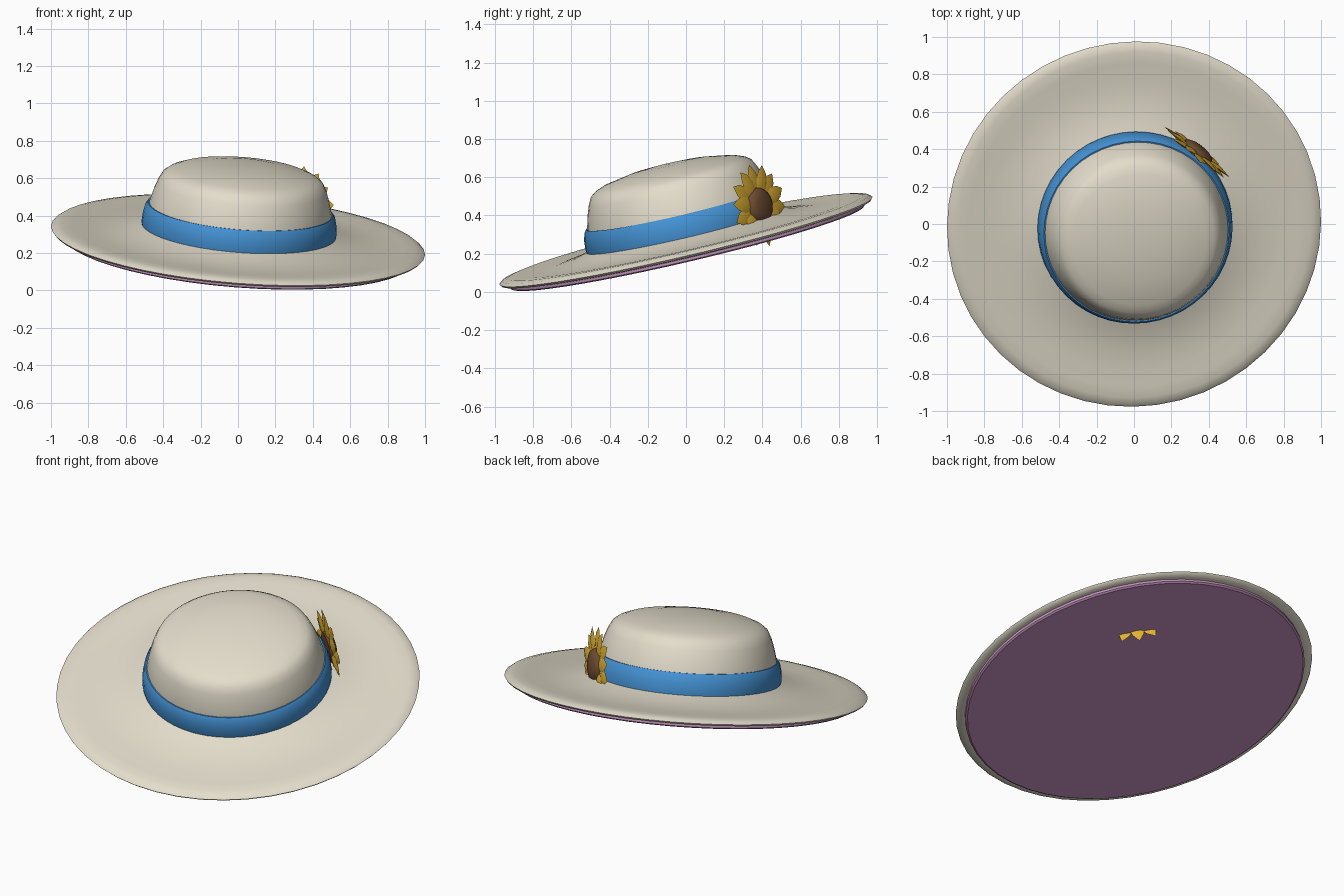
import bpy, bmesh, math
from mathutils import Matrix, Vector

if "Cube" in bpy.data.objects:
    bpy.data.objects.remove(bpy.data.objects["Cube"])


def material(name, rgb):
    m = bpy.data.materials.new(name)
    m.diffuse_color = (*rgb, 1)
    m.use_nodes = True
    m.node_tree.nodes["Principled BSDF"].inputs["Base Color"].default_value = m.diffuse_color
    return m


STRAW = material("straw cream", (0.77, 0.725, 0.60))
BLUE = material("ribbon blue", (0.058, 0.285, 0.65))
PURPLE = material("lining purple", (0.54, 0.285, 0.50))
GOLD = material("petal gold", (0.76, 0.45, 0.035))
BROWN = material("seed brown", (0.16, 0.073, 0.032))

# The whole hat leans forward and a little to the side
AXIS = Vector((0.08, -0.235, 1)).normalized()
TILT = Matrix.Translation((0, 0, 0.266)) @ Vector((0, 0, 1)).rotation_difference(AXIS).to_matrix().to_4x4()


def finish(name, bm, mat, matrix, angle):
    bmesh.ops.remove_doubles(bm, verts=bm.verts, dist=1e-5)
    bmesh.ops.recalc_face_normals(bm, faces=bm.faces)
    mesh = bpy.data.meshes.new(name)
    bm.to_mesh(mesh)
    bm.free()
    mesh.materials.append(mat)
    ob = bpy.data.objects.new(name, mesh)
    bpy.context.collection.objects.link(ob)
    ob.matrix_world = matrix
    bpy.ops.object.select_all(action='DESELECT')
    ob.select_set(True)
    bpy.context.view_layer.objects.active = ob
    bpy.ops.object.shade_smooth_by_angle(angle=math.radians(angle))
    return ob


def lathe(name, profile, mat, matrix=TILT, sides=48, closed=False, angle=50):
    """Spin a (radius, height) profile around the local z axis."""
    bm = bmesh.new()
    pts = profile + profile[:1] if closed else profile
    verts = [bm.verts.new((r, 0, h)) for r, h in pts]
    edges = [bm.edges.new(p) for p in zip(verts, verts[1:])]
    bmesh.ops.spin(bm, geom=verts + edges, cent=(0, 0, 0), axis=(0, 0, 1),
                   angle=math.tau, steps=sides, use_merge=True)
    return finish(name, bm, mat, matrix, angle)


# Wide brim with a rolled lip
lathe("brim", [(0.46, 0.075), (0.53, 0.055), (0.60, 0.036), (0.70, 0.022), (0.80, 0.018),
               (0.89, 0.022), (0.95, 0.022), (0.985, 0.015), (1.003, 0.002), (0.995, -0.008),
               (0.965, -0.013), (0.92, -0.013), (0.46, -0.010)], STRAW, closed=True, angle=60)

# Flat lining under the brim, with an upright edge
lathe("brim_lining", [(0.90, -0.010), (0.954, -0.012), (0.955, -0.028), (0.945, -0.035),
                      (0, -0.035)], PURPLE, angle=30)

# Rounded crown
lathe("crown", [(0.50, 0.03), (0.492, 0.17), (0.470, 0.25), (0.452, 0.30), (0.432, 0.338),
                (0.405, 0.358), (0.36, 0.376), (0.22, 0.402), (0.10, 0.412), (0, 0.414)],
      STRAW, angle=60)

# Ribbon around the crown, tucked in at its top edge
lathe("ribbon", [(0.48, 0.035), (0.517, 0.038), (0.523, 0.07), (0.519, 0.12), (0.509, 0.16),
                 (0.497, 0.177), (0.48, 0.175)], BLUE, closed=True)

# Flower frame: x along the ribbon, y up the hat axis, z outward
A = math.radians(52)
radial, up = Vector((math.cos(A), math.sin(A), 0)), Vector((0, 0, 1))
rot = Matrix((up.cross(radial), up, radial)).transposed().to_4x4()
FLOWER = TILT @ Matrix.Translation(radial * 0.527 + up * 0.12) @ rot

# Ring of broad pointed petals, overlapping in two alternating layers
bm = bmesh.new()
COUNT = 14
for i in range(COUNT):
    spin = Matrix.Rotation(i * math.tau / COUNT, 3, 'Z')
    lift = 0.008 if i % 2 else 0.0
    outline = [(-0.022, 0.05, 0), (-0.043, 0.13, 0.004), (-0.032, 0.178, 0.004),
               (0, 0.219, 0.0), (0.032, 0.178, 0.004), (0.043, 0.13, 0.004), (0.022, 0.05, 0)]
    rim = [bm.verts.new(spin @ Vector((x, y, z + lift))) for x, y, z in outline]
    front = bm.verts.new(spin @ Vector((0, 0.135, 0.016 + lift)))
    back = bm.verts.new(spin @ Vector((0, 0.135, -0.010 + lift)))
    for a, b in zip(rim, rim[1:] + rim[:1]):
        bm.faces.new((a, b, front))
        bm.faces.new((b, a, back))
finish("flower_petals", bm, GOLD, FLOWER, 35)

# Domed seed head
lathe("flower_center", [(0, -0.012), (0.085, -0.010), (0.095, 0.008), (0.085, 0.026),
                        (0.055, 0.038), (0, 0.043)], BROWN, FLOWER, sides=20)
